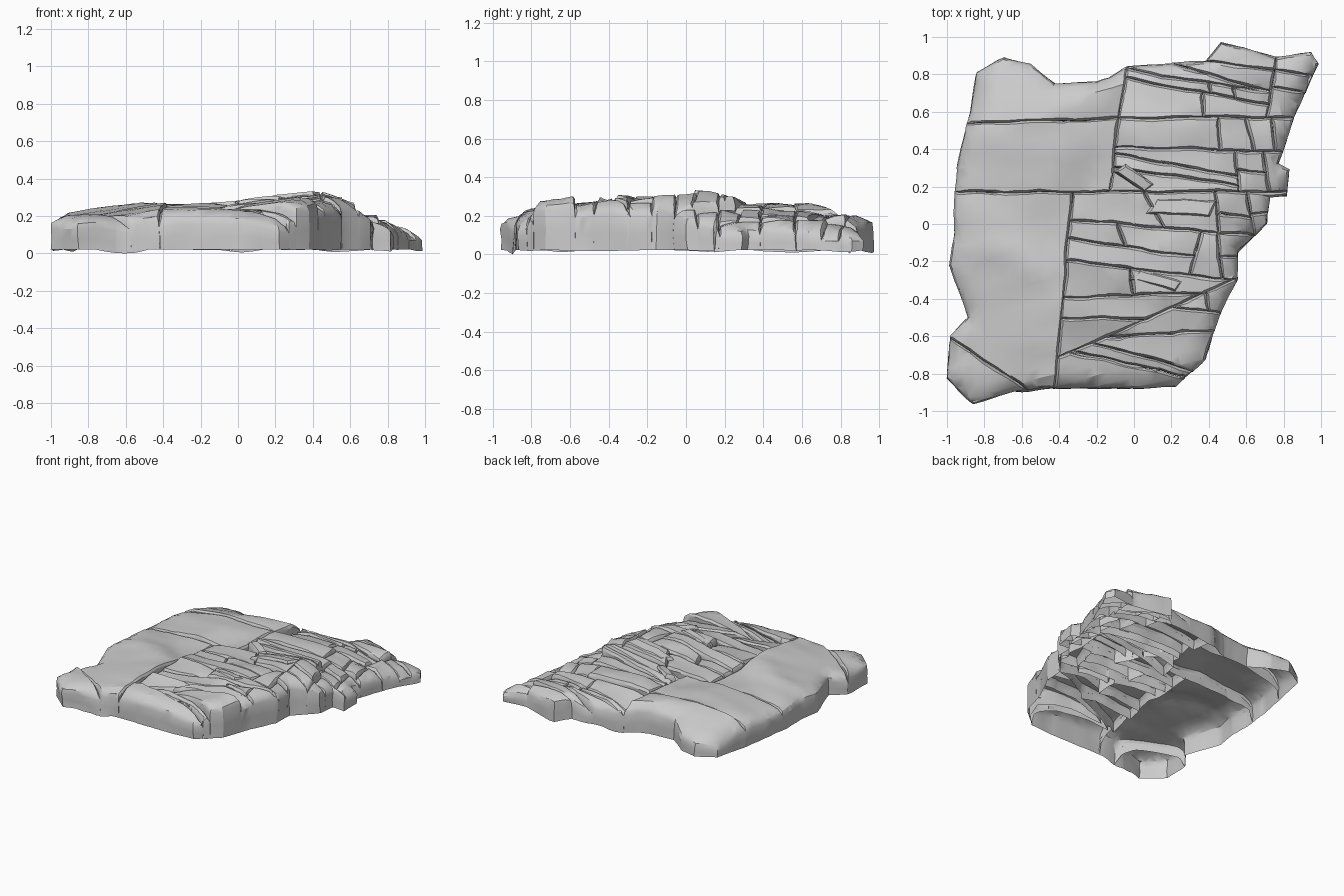
import bpy, bmesh, math, random
from mathutils import Vector, noise

if "Cube" in bpy.data.objects:
    bpy.data.objects.remove(bpy.data.objects["Cube"])

random.seed(11)

# Footprint of the whole outcrop, counter-clockwise
OUTLINE = [(-.86,-.96),(-.64,-.9),(-.45,-.88),(0,-.88),(.22,-.87),(.38,-.73),(.45,-.5),(.55,-.3),
    (.55,-.15),(.71,0),(.72,.14),(.82,.15),(.83,.29),(.77,.32),(.87,.6),(.99,.85),(.95,.91),(.75,.89),
    (.47,.97),(.38,.87),(-.03,.84),(-.2,.76),(-.42,.75),(-.55,.85),(-.7,.885),(-.85,.81),(-.87,.6),
    (-.95,.3),(-.96,-.05),(-.99,-.22),(-.89,-.5),(-.98,-.6),(-1,-.82)]

# Spot heights of the upper surface
SPOTS = [(.95,.85,.13),(.6,.8,.2),(.2,.8,.2),(.2,.45,.26),(.8,.25,.17),(.4,.1,.31),(-.3,.1,.24),
    (-.9,.1,.21),(-.4,.5,.26),(-.65,.8,.21),(-.5,-.3,.25),(-.9,-.5,.2),(.2,-.3,.29),(-.1,-.8,.22),(.3,-.7,.265)]

# Main cracks: each splits the piece lying under its midpoint
CRACKS = [(-1,.17,.9,.17), (-.33,.17,-.42,-.88), (-.13,.17,-.04,.85), (-1,.54,-.1,.56),
    (-1,-.6,-.73,-.78), (-.33,.02,.5,-.05), (-.42,-.72,.3,-.4), (-.35,-.2,.5,-.3),
    (.42,.2,.46,-.1), (.35,-.1,.25,-.45), (-.1,.41,.9,.38), (-.1,.56,.9,.57), (.56,.17,.54,.39), (.7,.5,.76,.9)]


def ground_height(x, y):
    pairs = [(1 / (((x - a) ** 2 + (y - b) ** 2) ** 1.5 + .001), h) for a, b, h in SPOTS]
    return sum(w * h for w, h in pairs) / sum(w for w, h in pairs)


def edge_distance(p):
    best = 9
    for a, b in zip(OUTLINE, OUTLINE[1:] + OUTLINE[:1]):
        a, b = Vector(a), Vector(b)
        t = max(0, min(1, (p - a).dot(b - a) / (b - a).length_squared))
        best = min(best, (p - a - (b - a) * t).length)
    return best


def inside(poly, x, y):
    hit = False
    for (x1, y1), (x2, y2) in zip(poly, poly[1:] + poly[:1]):
        if (y1 > y) != (y2 > y) and x < (x2 - x1) * (y - y1) / (y2 - y1) + x1:
            hit = not hit
    return hit


def clip(poly, ax, ay, nx, ny):
    out = []
    for p, q in zip(poly, poly[1:] + poly[:1]):
        dp = (p[0] - ax) * nx + (p[1] - ay) * ny
        dq = (q[0] - ax) * nx + (q[1] - ay) * ny
        if dp >= 0:
            out.append(p)
        if dp * dq < 0:
            t = dp / (dp - dq)
            out.append((p[0] + (q[0] - p[0]) * t, p[1] + (q[1] - p[1]) * t))
    return out


def split(poly, ax, ay, nx, ny):
    halves = [clip(poly, ax, ay, s * nx, s * ny) for s in (1, -1)]
    return [p for p in halves if len(p) > 2]


def shatter(poly):
    """Break a piece again: big calm slabs in the west, strips mid, rubble on the east rim."""
    xs, ys = [p[0] for p in poly], [p[1] for p in poly]
    cx, cy = (min(xs) + max(xs)) / 2, (min(ys) + max(ys)) / 2
    w, d = max(xs) - min(xs), max(ys) - min(ys)
    rim = cx - .2 * cy > .42
    limit = .035 if rim else .14 if cx - .2 * cy > -.2 else .8
    if w * d < limit:
        return [poly]
    a = random.gauss(.1, .12)
    normal = (math.cos(a), math.sin(a)) if w > d * (1.3 if rim else 3.5) else (math.sin(a), math.cos(a))
    return [q for h in split(poly, cx + random.uniform(-.1, .1) * w, cy + random.uniform(-.1, .1) * d, *normal)
            for q in shatter(h)]


def slab(name, poly, lift=0.0, loose=False):
    """Open-bottomed slab: chipped top, rounded rim and a skirt of side walls."""
    bm = bmesh.new()
    bm.faces.new([bm.verts.new((x, y, 0)) for x, y in poly])
    for axis in ((1, .25, 0), (-.25, 1, 0)):
        for i in range(-22, 23):
            n = Vector(axis)
            bmesh.ops.bisect_plane(bm, geom=bm.verts[:] + bm.edges[:] + bm.faces[:],
                                   plane_co=n * i * .055, plane_no=n, dist=1e-4)
    bmesh.ops.remove_doubles(bm, verts=bm.verts, dist=.006)
    bmesh.ops.inset_region(bm, faces=bm.faces[:], thickness=.011, use_boundary=True, use_even_offset=False)
    bmesh.ops.triangulate(bm, faces=bm.faces[:])

    # Top: tilted bedding plane cut down by random chip planes
    c = sum((Vector(p) for p in poly), Vector((0, 0))) / len(poly)
    size = max((Vector(p) - c).length for p in poly)
    h, d = ground_height(*c) + lift, .14
    slope = Vector((ground_height(c.x + d, c.y) - ground_height(c.x - d, c.y),
                    ground_height(c.x, c.y + d) - ground_height(c.x, c.y - d))) / (2 * d)
    slope += Vector((random.gauss(0, .03), random.gauss(0, .07)))
    chips = []
    for k in range(5):
        a = random.uniform(0, math.tau)
        chips.append((Vector((math.cos(a), math.sin(a))), random.uniform(.25, .7) * size, random.uniform(.1, .35)))
    rim = {v for v in bm.verts if v.is_boundary}
    for v in bm.verts:
        p = v.co.xy
        z = h + max(-.07, min(.05, slope.dot(p - c)))
        z -= min(.05, max(0, max((n.dot(p - c) - o) * s for n, o, s in chips)))
        z += .012 * noise.noise(Vector((p.x * 3, p.y * 8, h * 40)))
        e = edge_distance(p)
        if e < .08 and not loose:
            z -= .045 * (1 - e / .08) ** 2
        v.co.z = max(.07, z - (.018 if v in rim else 0))

    # Side walls: outer ones reach the ground, inner ones only line the cracks
    for step in (.5, 1):
        edges = [e for e in bm.edges if e.is_boundary]
        new = bmesh.ops.extrude_edge_only(bm, edges=edges)["geom"]
        for v in (g for g in new if isinstance(g, bmesh.types.BMVert)):
            if not loose and edge_distance(v.co.xy) < .012:
                low = .022 + .03 * min(0, noise.noise(v.co * 5))
                v.co.z += (low - v.co.z) * step
            else:
                v.co.z -= .028
    for v in bm.verts:
        q = v.co * 5
        q.z *= 1.6
        v.co.x += .013 * noise.noise(q) + .005 * noise.noise(q * 3)
        v.co.y += .013 * noise.noise(q + Vector((9, 4, 2))) + .005 * noise.noise(q * 3.3)
    bmesh.ops.recalc_face_normals(bm, faces=bm.faces[:])
    if sum(f.normal.z for f in bm.faces) < 0:
        bmesh.ops.reverse_faces(bm, faces=bm.faces[:])
    mesh = bpy.data.meshes.new(name)
    bm.to_mesh(mesh)
    bm.free()
    ob = bpy.data.objects.new(name, mesh)
    bpy.context.collection.objects.link(ob)
    bpy.context.view_layer.objects.active = ob
    ob.select_set(True)


# Split the footprint into slabs
pieces = [OUTLINE]
for x1, y1, x2, y2 in CRACKS:
    mx, my = (x1 + x2) / 2, (y1 + y2) / 2
    target = next((p for p in pieces if inside(p, mx, my)), None)
    if target:
        pieces.remove(target)
        pieces += split(target, x1, y1, y1 - y2, x2 - x1)
pieces = [q for p in pieces for q in shatter(p)]
for i, p in enumerate(pieces):
    slab(f"rock_slab_{i:02d}", p, random.uniform(-.012, .01))

# Loose plates resting on the slabs: centre, half length, half width, turn
for i, (x, y, l, w, turn) in enumerate([(0,.25,.11,.04,-.5), (.25,.09,.18,.05,0), (.12,-.3,.14,.04,-.2)]):
    ux, uy = math.cos(turn), math.sin(turn)
    slab(f"loose_plate_{i}", [(x + a * l * ux - b * w * uy, y + a * l * uy + b * w * ux)
                              for a, b in ((-1, -.7), (.8, -1), (1, .6), (-.7, 1))], .015, True)

bpy.ops.object.shade_smooth_by_angle(angle=math.radians(28))
